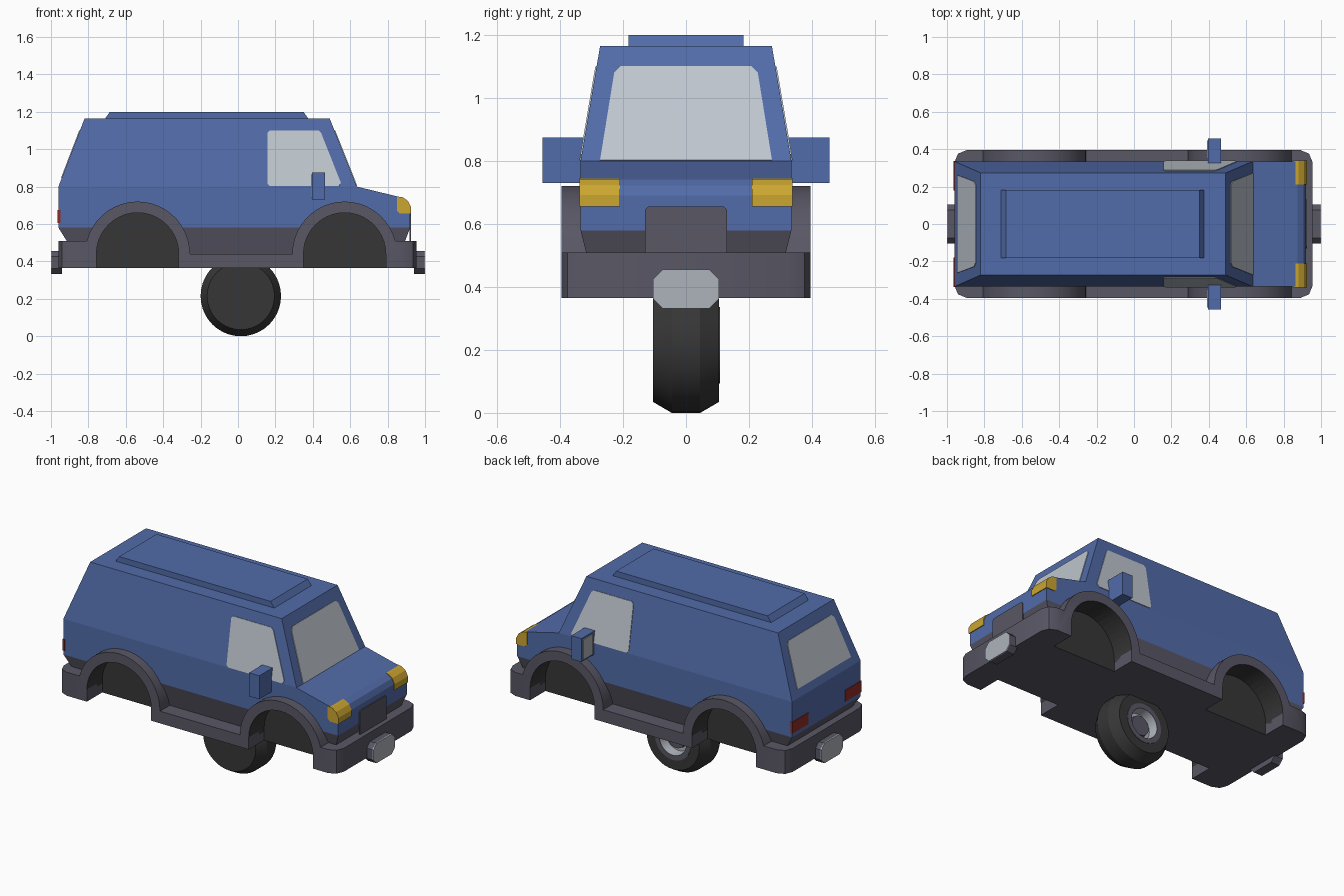
import bpy, bmesh, math
from mathutils import Vector

cube = bpy.data.objects.get("Cube")
if cube:
    bpy.data.objects.remove(cube, do_unlink=True)


def material(name, r, g, b):
    m = bpy.data.materials.new(name)
    m.use_nodes = True
    m.diffuse_color = (r, g, b, 1)
    m.node_tree.nodes["Principled BSDF"].inputs["Base Color"].default_value = (r, g, b, 1)
    return m


BLUE = material("blue paint", .085, .15, .40)
GREY = material("grey plastic", .10, .095, .13)
DARK = material("dark rubber", .037, .037, .037)
GLASS = material("pale glass", .52, .57, .62)
SILVER = material("silver", .42, .45, .50)
YELLOW = material("yellow lamp", .60, .38, .03)
RED = material("red lamp", .28, .025, .018)


def finish(name, bm, *mats):
    bmesh.ops.recalc_face_normals(bm, faces=bm.faces)
    me = bpy.data.meshes.new(name)
    bm.to_mesh(me)
    bm.free()
    for m in mats:
        me.materials.append(m)
    ob = bpy.data.objects.new(name, me)
    bpy.context.collection.objects.link(ob)
    return ob


def solid(points, push):
    """Closed solid from a flat polygon swept along a vector."""
    bm = bmesh.new()
    a = [bm.verts.new(p) for p in points]
    b = [bm.verts.new(Vector(p) + Vector(push)) for p in points]
    bm.faces.new(a)
    bm.faces.new(b[::-1])
    for i in range(len(a)):
        j = (i + 1) % len(a)
        bm.faces.new((a[i], b[i], b[j], a[j]))
    return bm


def prism(profile, y0, y1):
    return solid([(x, y0, z) for x, z in profile], (0, y1 - y0, 0))


def plate(name, points, mat, out, thick=.008):
    """Thin panel lying on a surface, half sunk into it."""
    p = [Vector(q) for q in points]
    n = (p[1] - p[0]).cross(p[2] - p[0]).normalized()
    if n.dot(Vector(out)) < 0:
        n = -n
    return finish(name, solid([q - n * thick / 2 for q in p], n * thick), mat)


def block(name, lo, hi, mat):
    x0, y0, z0 = lo
    x1, y1, z1 = hi
    return finish(name, prism([(x0, z0), (x1, z0), (x1, z1), (x0, z1)], y0, y1), mat)


def smooth(ob, degrees=30):
    bpy.ops.object.select_all(action='DESELECT')
    ob.select_set(True)
    bpy.context.view_layer.objects.active = ob
    bpy.ops.object.shade_smooth_by_angle(angle=math.radians(degrees))


ARCHES, AXLE, WELL, TRIM, SILL = (-.537, .57), .44, .22, .28, .365


def arc(cx, r, a0, a1, n=20):
    angles = [math.radians(a0 + (a1 - a0) * i / n) for i in range(n + 1)]
    return [(cx + r * math.cos(a), AXLE + r * math.sin(a)) for a in angles]


def half_width(z):
    if z > .8:
        return .335 - .062 * (z - .8) / .365
    return .335 - max(0, .58 - z) * .25


# Body shell: side profile, split at the waist and skirt, then tapered
bm = prism([(-.86, .42), (-.96, .58), (-.96, .8), (-.82, 1.165), (.49, 1.165),
            (.635, .8), (.875, .742), (.905, .722), (.92, .69), (.92, .58), (.86, .42)], -1, 1)
for z in (.8, .58):
    bmesh.ops.bisect_plane(bm, geom=bm.verts[:] + bm.edges[:] + bm.faces[:], dist=1e-4,
                           plane_co=(0, 0, z), plane_no=(0, 0, 1))
for v in bm.verts:
    v.co.y = math.copysign(half_width(v.co.z), v.co.y)
body = finish("body_shell", bm, BLUE, GREY, DARK)

# Chassis with bumpers, sills and arch trims in one profile
lip = math.degrees(math.asin(.07 / TRIM))
bm = prism([(-.96, SILL), (.955, SILL), (.955, .51)] + arc(ARCHES[1], TRIM, lip, 180)
           + arc(ARCHES[0], TRIM, 0, 180 - lip) + [(-.96, .51)], -.395, .395)
corners = [e for e in bm.edges if all(abs(v.co.x) > .95 for v in e.verts)
           and abs(e.verts[0].co.z - e.verts[1].co.z) > .1]
bmesh.ops.bevel(bm, geom=corners, offset=.065, segments=2, profile=.5, affect='EDGES')
chassis = finish("chassis", bm, GREY, GREY, DARK)

# Wheel wells cut from both
for cx in ARCHES:
    for s in (-1, 1):
        shape = arc(cx, WELL, 0, 180) + [(cx - WELL, .3), (cx + WELL, .3)]
        cutter = finish("well_cutter", prism(shape, s * .245, s * .6))
        cutter.hide_render = True
        for ob in (body, chassis):
            mod = ob.modifiers.new("well", 'BOOLEAN')
            mod.operation, mod.solver, mod.object = 'DIFFERENCE', 'EXACT', cutter
            bpy.context.view_layer.objects.active = ob
            bpy.ops.object.modifier_apply(modifier=mod.name)
        bpy.data.objects.remove(cutter, do_unlink=True)


def in_well(me, f):
    if f.center.z < .42 or abs(f.center.y) < .24:
        return False
    return any(all(abs(me.vertices[i].co.x - cx) < WELL + .002
                   and math.hypot(me.vertices[i].co.x - cx, max(0, me.vertices[i].co.z - AXLE)) < WELL + .002
                   for i in f.vertices) for cx in ARCHES)


for ob in (body, chassis):
    for f in ob.data.polygons:
        top = max(ob.data.vertices[i].co.z for i in f.vertices)
        f.material_index = 2 if in_well(ob.data, f) else 1 if top < .582 else 0
smooth(chassis)

# Raised roof panel
finish("roof_panel", prism([(-.71, 1.15), (-.71, 1.165), (-.685, 1.2), (.35, 1.2),
                            (.375, 1.165), (.375, 1.15)], -.182, .182), BLUE)


# Windscreen and rear window
def end_window(name, x_of_z, z0, w0, z1, w1, out):
    c = .02
    rows = [(w0, z0), (w1, z1 - c), (w1 - c, z1)]
    pts = [(x_of_z(z), w, z) for w, z in rows] + [(x_of_z(z), -w, z) for w, z in rows[::-1]]
    plate(name, pts, GLASS, out)


end_window("windscreen", lambda z: .635 - .145 * (z - .8) / .365, .802, .273, 1.1, .228, (1, 0, 0))
end_window("rear_window", lambda z: -.96 + .14 * (z - .8) / .365, .845, .262, 1.1, .228, (-1, 0, 0))

for side, s in (("right", -1), ("left", 1)):
    # Side window
    outline = [(.157, .815), (.157, 1.085), (.17, 1.1), (.43, 1.1), (.445, 1.085),
               (.55, .82), (.54, .802), (.17, .802)]
    plate(side + "_window", [(x, s * half_width(z), z) for x, z in outline], GLASS, (0, s, 0))
    # Mirror
    block(side + "_mirror", (.395, s * .32, .73), (.465, s * .456, .875), BLUE)
    block(side + "_mirror_glass", (.39, s * .35, .74), (.396, s * .446, .865), SILVER)
    # Lamps
    lamp = [(.85, .672), (.85, .746), (.88, .743), (.908, .724), (.925, .692), (.925, .655), (.865, .655)]
    finish(side + "_headlight", prism(lamp, s * .21, s * .339), YELLOW)
    block(side + "_tail_light", (-.964, s * .18, .605), (-.95, s * .337, .675), RED)

# Grille
plate("grille", [(.922, -.13, .5), (.922, -.13, .645), (.922, -.12, .656), (.922, .12, .656),
                 (.922, .13, .645), (.922, .13, .5)], GREY, (1, 0, 0))

# Bumper blocks with bright faces
for end, s in (("front", 1), ("rear", -1)):
    w, z0, z1, c = .105, .332, .455, .03
    octagon = [(-w, z0 + c), (-w, z1 - c), (-w + c, z1), (w - c, z1),
               (w, z1 - c), (w, z0 + c), (w - c, z0), (-w + c, z0)]
    finish(end + "_bumper_block", solid([(s * .94, y, z) for y, z in octagon], (s * .055, 0, 0)), GREY)
    plate(end + "_bumper_face", [(s * .996, y, z) for y, z in octagon], SILVER, (s, 0, 0))


# Single wheel under the middle
def lathe(name, profile, mat, n=40):
    bm = bmesh.new()
    vs = [bm.verts.new((.015 + r, y, .215)) for r, y in profile]
    es = [bm.edges.new(p) for p in zip(vs, vs[1:])]
    bmesh.ops.spin(bm, geom=vs + es, cent=(.015, 0, .215), axis=(0, 1, 0),
                   angle=math.tau, steps=n, use_merge=False)
    bmesh.ops.remove_doubles(bm, verts=bm.verts, dist=1e-4)
    smooth(finish(name, bm, mat), 28)


lathe("tyre", [(0, -.105), (.18, -.105), (.215, -.045), (.215, .045), (.18, .105),
               (.12, .105), (.12, .04), (0, .04)], DARK)
lathe("rim", [(.122, .09), (.122, .108), (.092, .108), (.092, .09)], GREY)
lathe("rim_liner", [(.092, .107), (.085, .05), (.06, .05)], SILVER)
lathe("hub", [(.064, .045), (.06, .075), (0, .075)], GREY)
